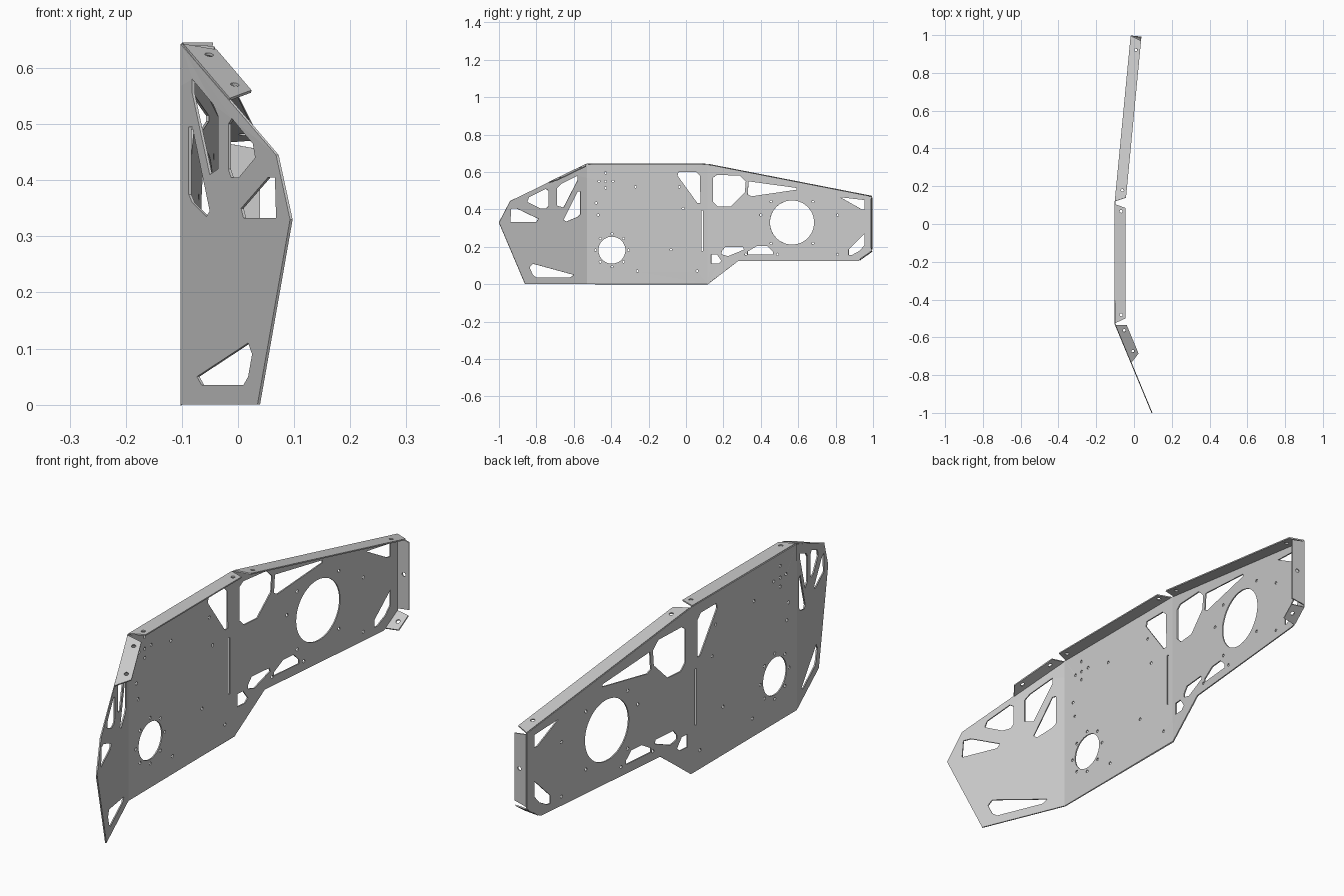
import bpy
import bmesh
from math import cos, sin, tau
from mathutils import Vector

cube = bpy.data.objects.get("Cube")
if cube:
    bpy.data.objects.remove(cube, do_unlink=True)

THICKNESS = 0.005
FLANGE_WIDTH = 0.055
FRONT_FOLD, BACK_FOLD = -0.53, 0.115

metal = bpy.data.materials.new("grey metal")
metal.use_nodes = True
grey = (0.6, 0.6, 0.6, 1)
metal.diffuse_color = grey
metal.node_tree.nodes["Principled BSDF"].inputs["Base Color"].default_value = grey


def slope_at(y):
    """Sideways lean of the panel at a given depth."""
    if y < FRONT_FOLD:
        return -0.415
    return 0.096 if y > BACK_FOLD else 0.0


def folded(y, z):
    """Put a flat sheet position onto the folded panel."""
    fold = FRONT_FOLD if y < FRONT_FOLD else BACK_FOLD
    return Vector((-0.1 + (y - fold) * slope_at(y), y, z))


def outline(*values):
    """Pairs of depth and height in hundredths of a unit."""
    scaled = [value / 100 for value in values]
    return list(zip(scaled[::2], scaled[1::2]))


def circle(u, v, radius, sides=12):
    return [(u + radius * cos(tau * i / sides), v + radius * sin(tau * i / sides))
            for i in range(sides)]


def sheet(name, loops, place, folds=()):
    """Fill the first loop, leave the others open, fold and thicken the sheet."""
    bm = bmesh.new()
    for loop in loops:
        verts = [bm.verts.new((u, v, 0)) for u, v in loop]
        for first, second in zip(verts, verts[1:] + verts[:1]):
            bm.edges.new((first, second))
    bmesh.ops.triangle_fill(bm, use_beauty=True, edges=bm.edges[:], normal=(0, 0, 1))
    for fold in folds:
        bmesh.ops.bisect_plane(bm, geom=bm.verts[:] + bm.edges[:] + bm.faces[:],
                               plane_co=(fold, 0, 0), plane_no=(1, 0, 0))
    bmesh.ops.recalc_face_normals(bm, faces=bm.faces[:])
    for vert in bm.verts:
        vert.co = place(vert.co.x, vert.co.y)
    mesh = bpy.data.meshes.new(name)
    bm.to_mesh(mesh)
    bm.free()
    mesh.materials.append(metal)
    obj = bpy.data.objects.new(name, mesh)
    bpy.context.collection.objects.link(obj)
    solid = obj.modifiers.new("thickness", "SOLIDIFY")
    solid.thickness = THICKNESS
    solid.offset = 0
    return obj


def flange(name, start, end, trims, holes):
    """Narrow strip standing square on the panel edge from start to end."""
    base, tip = folded(*start), folded(*end)
    along = (tip - base).normalized()
    length = (tip - base).length
    inward = Vector((1, -slope_at((start[0] + end[0]) / 2), 0)).normalized()
    edge = [(0, 0), (length, 0), (length - trims[1], FLANGE_WIDTH), (trims[0], FLANGE_WIDTH)]
    bolts = [circle(length * part, FLANGE_WIDTH * 0.58, 0.008) for part in holes]
    sheet(name, [edge] + bolts, lambda u, v: base + along * u + inward * v)


# Outer contour of the folded side panel
contour = outline(-100, 33, -94, 44.5, -53, 64.3, 11, 64.3, 99.5, 47, 99.5, 17.6,
                  94, 13.5, 92, 12.5, 28, 12.5, 11.5, 0, -86, 0)

# Lightening windows of the front section
front_windows = [
    outline(-94, 33.3, -93.5, 40.5, -90.5, 40.5, -79, 35, -80, 33.3),
    outline(-75, 51, -84, 46.5, -85, 44, -78, 40.5, -74.7, 40.5, -73.5, 42, -73.5, 50),
    outline(-58, 58, -67, 53.5, -69, 51.5, -69, 42, -65.5, 41, -58, 55.5),
    outline(-56.5, 49.5, -58, 49.5, -65.5, 34.5, -64, 33.5, -58, 36, -56.5, 37.5),
    outline(-82, 11, -83.7, 9, -82, 5, -80, 3.5, -62, 3.5, -60, 5),
]

# Lightening windows and slot around the back fold
middle_windows = [
    outline(-4, 60, 5.5, 60, 7.5, 58, 7.7, 43.5, 6, 43.5, -4.5, 58),
    outline(8.2, 17.7, 8.2, 39.5, 9, 39.5, 9, 17.7),
    outline(16.5, 58.5, 29, 58, 32, 55, 31.5, 49, 24, 41.5, 17, 41.5, 14.5, 44, 14.5, 57),
    outline(13.5, 16, 16.5, 16, 19, 12.5, 17.5, 11, 13.5, 11),
    outline(21, 20, 30.5, 20, 31, 18.5, 22.5, 15, 19, 16, 19, 17.5),
]

# Lightening windows of the back section
back_windows = [
    outline(33.5, 55, 59, 51.5, 59, 50.5, 35, 47, 33, 48),
    outline(38, 20.5, 43.5, 20.5, 46.5, 17.5, 46.5, 16, 33, 16, 33, 17.5),
    outline(82.5, 46.5, 95.5, 45, 95.5, 40, 94, 40),
    outline(95.5, 27, 95.5, 21, 93, 18, 88.5, 15.5, 87, 15.5, 87, 18.5),
]

# Large round openings and the bolt ring of the front one
port = (-0.396, 0.182)
openings = [circle(*port, 0.072, 48), circle(0.567, 0.33, 0.118, 64)]
openings += [circle(u, v, 0.006) for u, v in circle(*port, 0.088, 8)]

# Loose bolt holes
bolt_spots = outline(-43, 59.5, -43, 55, -46.5, 55, -39, 55, -43, 51.5, -27, 52,
                     -3.5, 52, -1.5, 40.5, -48, 43.5, -47, 37, -8, 18.5, 6, 7, -26, 7,
                     40, 37, 81, 37, 81, 16, 49, 16, 32, 16)
bolt_spots += [(0.567 + a, 0.33 + b) for a in (-0.112, 0.112) for b in (-0.112, 0.112)]
bolts = [circle(u, v, 0.006) for u, v in bolt_spots]

sheet("side_panel",
      [contour] + front_windows + middle_windows + back_windows + openings + bolts,
      folded, (FRONT_FOLD, BACK_FOLD))

# Stiffening flanges along the top and back edges
flange("front_top_flange", (-0.735, 0.544), (-0.535, 0.641), (0.035, 0.025), (0.25, 0.8))
flange("middle_top_flange", (-0.525, 0.643), (0.105, 0.643), (0.025, 0.02), (0.07, 0.94))
flange("back_top_flange", (0.12, 0.641), (0.995, 0.47), (0.025, 0.02), (0.07, 0.92))
flange("back_end_flange", (0.995, 0.465), (0.995, 0.185), (0.01, 0.01), (0.5,))
flange("back_bottom_tab", (0.995, 0.176), (0.93, 0.13), (0.005, 0.01), (0.5,))
